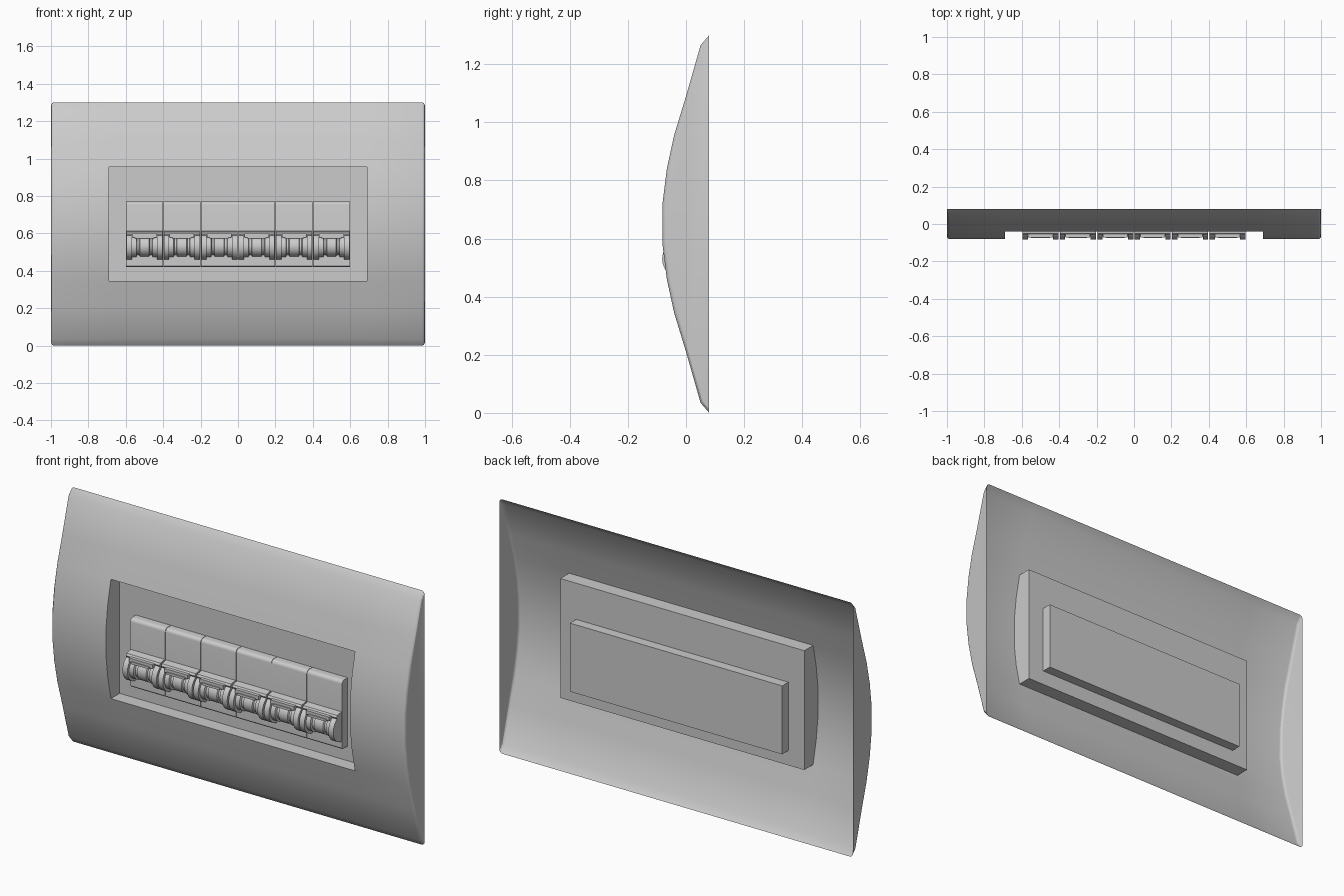
import bpy, bmesh, math

if "Cube" in bpy.data.objects:
    bpy.data.objects.remove(bpy.data.objects["Cube"])


def finish(name, bm, angle=30):
    """Weld, orient and smooth a bmesh, then link it as an object."""
    bmesh.ops.remove_doubles(bm, verts=bm.verts, dist=1e-4)
    bmesh.ops.recalc_face_normals(bm, faces=bm.faces)
    me = bpy.data.meshes.new(name)
    bm.to_mesh(me)
    bm.free()
    ob = bpy.data.objects.new(name, me)
    bpy.context.collection.objects.link(ob)
    bpy.ops.object.select_all(action='DESELECT')
    ob.select_set(True)
    bpy.context.view_layer.objects.active = ob
    bpy.ops.object.shade_smooth_by_angle(angle=math.radians(angle))
    return ob


def face(bm, pts):
    return bm.faces.new([bm.verts.new(p) for p in pts])


def prism(bm, profile, x0, x1):
    """Extrude a closed (y, z) profile along x."""
    a = [(x0, y, z) for y, z in profile]
    b = [(x1, y, z) for y, z in profile]
    face(bm, a)
    face(bm, b[::-1])
    for i in range(len(a)):
        j = (i + 1) % len(a)
        face(bm, (a[i], a[j], b[j], b[i]))


def rect(y0, y1, z0, z1):
    return [(y0, z0), (y1, z0), (y1, z1), (y0, z1)]


def lathe(bm, profile, cy, cz, segs=16):
    """Front half of a revolve around the x axis; profile is (x, radius)."""
    def p(x, r, k):
        t = math.pi * (0.5 + k / segs)
        return (x, cy + r * math.cos(t), cz + r * math.sin(t))
    for (x0, r0), (x1, r1) in zip(profile, profile[1:]):
        for k in range(segs):
            pts = [p(x0, r0, k), p(x0, r0, k + 1), p(x1, r1, k + 1), p(x1, r1, k)]
            if r0 == 0:
                pts = pts[1:]
            elif r1 == 0:
                pts = pts[:3]
            face(bm, pts)


# Curved cover plate: open-backed shell with a stepped rectangular pocket
half = [(0.08, 0), (0.05, 0.035), (0, 0.21), (-0.041, 0.345), (-0.066, 0.46), (-0.081, 0.58)]
curve = half + [(y, 1.3 - z) for y, z in reversed(half)]
lo, hi = 3, len(curve) - 4
FLOOR, PX, BX, B0, B1 = 0.03, 0.69, 0.6, 0.42, 0.77
bm = bmesh.new()
xs = (-1, -PX, PX, 1)
for c in range(3):
    for i in range(len(curve) - 1):
        if c == 1 and lo <= i < hi:
            continue
        (y0, z0), (y1, z1) = curve[i], curve[i + 1]
        face(bm, ((xs[c], y0, z0), (xs[c + 1], y0, z0), (xs[c + 1], y1, z1), (xs[c], y1, z1)))
for s in (-1, 1):
    face(bm, [(s, y, z) for y, z in curve])
    # Pocket side walls
    face(bm, [(s * PX, y, z) for y, z in curve[lo:hi + 1]]
         + [(s * PX, FLOOR, curve[hi][1]), (s * PX, FLOOR, curve[lo][1])])
# Pocket top and bottom walls
for y, z in (curve[lo], curve[hi]):
    face(bm, ((-PX, y, z), (PX, y, z), (PX, FLOOR, z), (-PX, FLOOR, z)))
# Pocket floor ring around the module opening
outer = [(-PX, curve[lo][1]), (PX, curve[lo][1]), (PX, curve[hi][1]), (-PX, curve[hi][1])]
inner = [(-BX, B0), (BX, B0), (BX, B1), (-BX, B1)]
for i in range(4):
    j = (i + 1) % 4
    face(bm, [(x, FLOOR, z) for x, z in (outer[i], outer[j], inner[j], inner[i])])
bmesh.ops.remove_doubles(bm, verts=bm.verts, dist=1e-4)
bmesh.ops.recalc_face_normals(bm, faces=bm.faces)
# Soften the long edges around the two end faces
ends = [e for e in bm.edges if all(abs(v.co.x) > 0.999 for v in e.verts)
        and len(e.link_faces) == 2]
bmesh.ops.bevel(bm, geom=ends, offset=0.015, segments=3, profile=0.5, affect='EDGES')
finish("cover_plate", bm)

# Rear box behind the modules
bm = bmesh.new()
prism(bm, rect(FLOOR, 0.08, B0, B1), -BX, BX)
finish("rear_box", bm)

# One module body: flat front with a rounded top edge
FRONT = -0.015
bm = bmesh.new()
r = 0.018
arc = [(FRONT + r - r * math.sin(t), B1 - r + r * math.cos(t))
       for t in (k * math.pi / 8 for k in range(5))]
prism(bm, arc + [(FRONT, B0 + 0.006), (FRONT + 0.006, B0), (FLOOR, B0), (FLOOR, B1)], -0.099, 0.099)
body = finish("module_body", bm)

# One switch: grooved drum, end discs, hood and lever bar
bm = bmesh.new()
right = [(0.025, 0.053), (0.029, 0.046), (0.04, 0.046), (0.044, 0.056),
         (0.068, 0.056), (0.068, 0.07), (0.096, 0.07), (0.096, 0)]
lathe(bm, [(-x, q) for x, q in reversed(right)] + right, -0.012, 0.53)
prism(bm, [(FRONT, 0.612), (-0.05, 0.606), (-0.056, 0.596), (-0.05, 0.585), (FRONT, 0.58)], -0.096, 0.096)
prism(bm, rect(-0.072, -0.045, 0.578, 0.598), -0.066, 0.066)
prism(bm, rect(-0.076, -0.06, 0.572, 0.584), -0.05, 0.05)
switch = finish("switch", bm)

# Repeat the module six times in a row
for source in (body, switch):
    for i in range(6):
        ob = source if i == 0 else source.copy()
        if i:
            bpy.context.collection.objects.link(ob)
        ob.name = f"{source.name.split('_0')[0]}_{i + 1}" if i == 0 else source.name[:-1] + str(i + 1)
        ob.location.x = -0.5 + 0.2 * i
